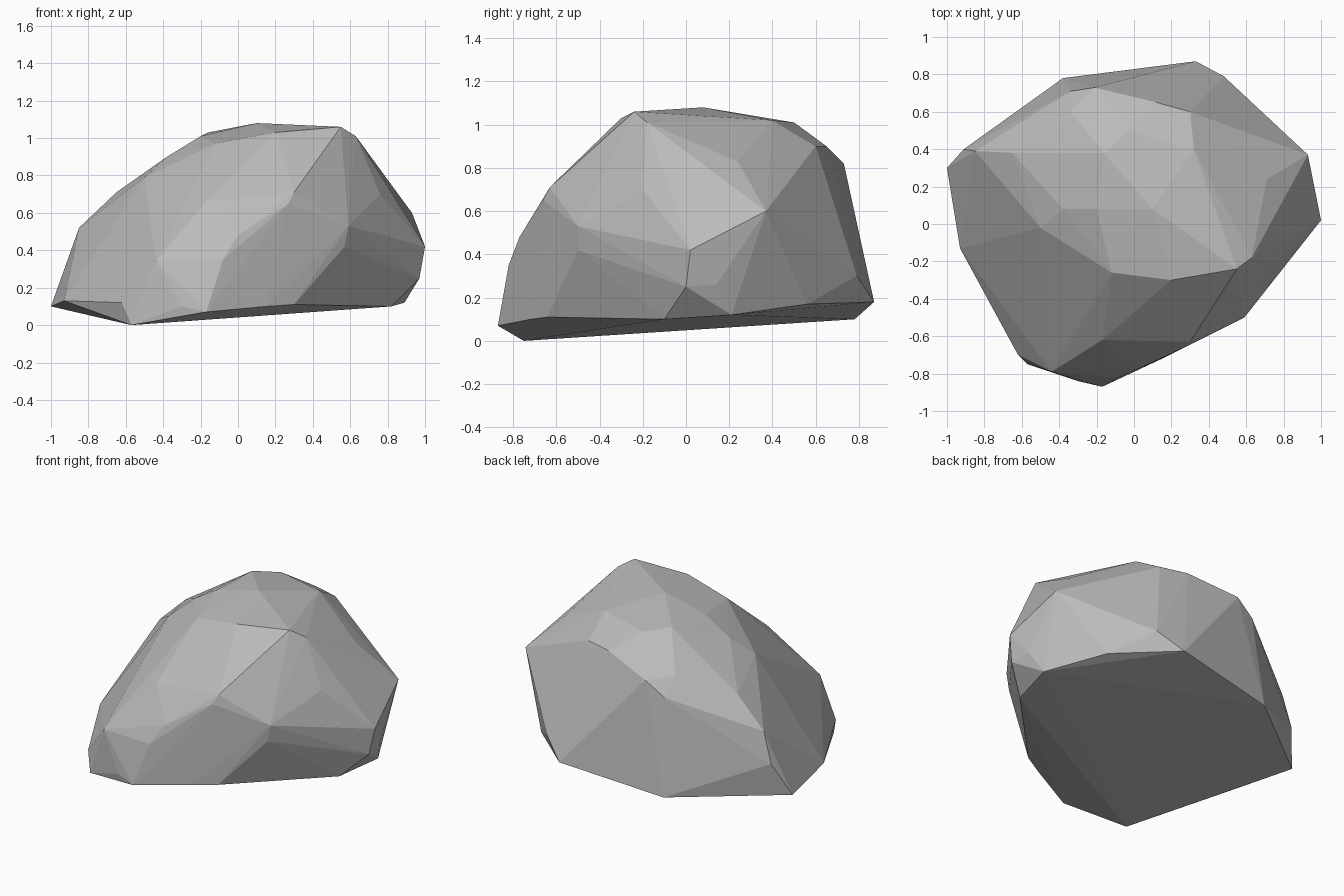
import bpy
import bmesh
from mathutils import Vector

default_cube = bpy.data.objects.get("Cube")
if default_cube:
    bpy.data.objects.remove(default_cube, do_unlink=True)

# Corners of the boulder, in hundredths of a unit, grouped by region
crown = [
    (55, -24, 106), (63, -18, 101), (20, -30, 103), (10, 8, 108),
    (-16, 38, 103), (-3, 50, 101), (32, 40, 102), (-20, 8, 101),
    (-12, -26, 97), (-38, 8, 90),
]
front_face = [
    (-17, -62, 66), (27, -66, 65), (30, -63, 71), (0, -77, 48),
    (-8, -82, 35), (-44, -79, 34), (59, -50, 53), (57, -50, 42),
]
left_face = [
    (76, -20, 70), (71, 24, 83), (93, 37, 60), (100, 2, 42),
    (97, 0, 25), (95, 14, 26),
]
back_face = [
    (30, 60, 90), (12, 65, 90), (-21, 73, 82), (-34, 60, 84),
    (-34, 71, 73), (48, 79, 30),
]
right_face = [
    (-85, 39, 52), (-65, 38, 71), (-91, 40, 32), (-50, -2, 79),
]
base_rim = [
    (-57, -75, 0), (-62, -70, 12), (-30, -84, 10), (-17, -87, 7),
    (15, -72, 10), (30, -64, 11), (82, -10, 10), (89, 21, 12),
    (68, 56, 17), (33, 87, 18), (-38, 78, 10), (-100, 30, 10),
    (-93, -13, 13),
]


def make_material(name, level):
    """Flat grey, shown both in the viewport and in a render."""
    material = bpy.data.materials.new(name)
    material.use_nodes = True
    colour = (level, level, level, 1)
    material.diffuse_color = colour
    shader = material.node_tree.nodes["Principled BSDF"]
    shader.inputs["Base Color"].default_value = colour
    shader.inputs["Roughness"].default_value = 0.9
    return material


def make_faceted_stone(name, regions, material):
    """Wrap all the corners in one flat-faced closed shell."""
    bm = bmesh.new()
    for region in regions:
        for corner in region:
            bm.verts.new(Vector(corner) / 100)
    bmesh.ops.convex_hull(bm, input=bm.verts)
    loose = [v for v in bm.verts if not v.link_faces]
    bmesh.ops.delete(bm, geom=loose, context="VERTS")
    bmesh.ops.recalc_face_normals(bm, faces=bm.faces)
    for face in bm.faces:
        face.smooth = False
    mesh = bpy.data.meshes.new(name)
    bm.to_mesh(mesh)
    bm.free()
    mesh.materials.append(material)
    stone = bpy.data.objects.new(name, mesh)
    bpy.context.collection.objects.link(stone)
    return stone


# One solid boulder in a single stone grey
make_faceted_stone(
    "boulder",
    [crown, front_face, left_face, back_face, right_face, base_rim],
    make_material("stone_grey", 0.5),
)
